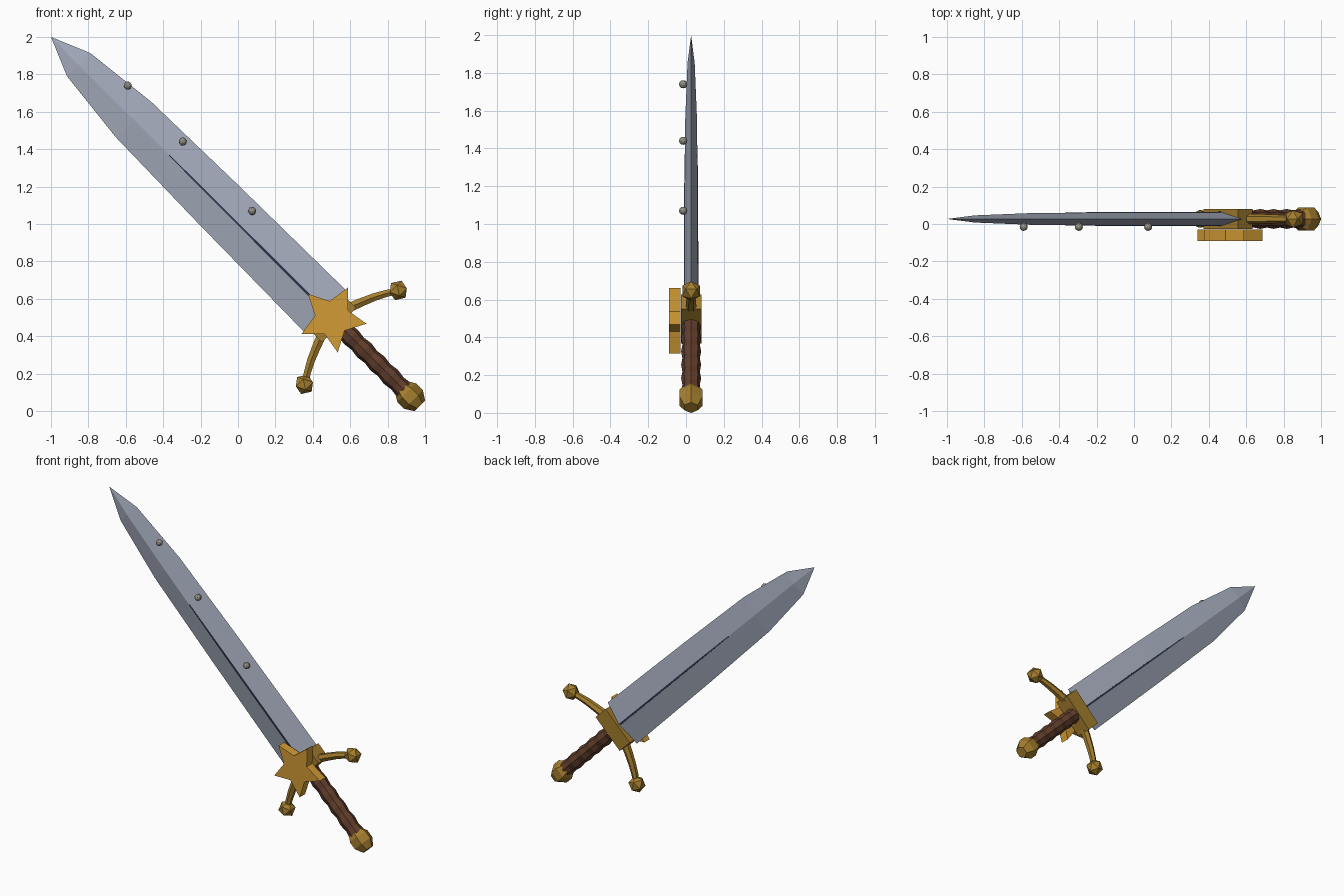
import bpy, bmesh, math
from mathutils import Matrix, Vector

if "Cube" in bpy.data.objects:
    bpy.data.objects.remove(bpy.data.objects["Cube"])

# Sword frame: local x across the blade, y depth, z along the blade to the tip
S = math.sqrt(0.5)
FRAME = Matrix(((S, 0, -S, 0), (0, 1, 0, 0.027), (S, 0, S, 1), (0, 0, 0, 1)))


def material(name, rgb):
    m = bpy.data.materials.new(name)
    lin = [(c / 255 / 12.92) if c < 11 else ((c / 255 + 0.055) / 1.055) ** 2.4 for c in rgb]
    m.diffuse_color = (*lin, 1)
    m.use_nodes = True
    m.node_tree.nodes["Principled BSDF"].inputs["Base Color"].default_value = m.diffuse_color
    return m


STEEL = material("steel", (166, 173, 190))
DARK = material("dark_groove", (40, 54, 74))
GOLD = material("bright_gold", (210, 155, 53))
BRASS = material("old_brass", (164, 126, 46))
WOOD = material("brown_grip", (98, 62, 44))
STUD = material("grey_stud", (150, 147, 136))


def finish(bm, name, mat):
    bmesh.ops.recalc_face_normals(bm, faces=bm.faces)
    bm.transform(FRAME)
    mesh = bpy.data.meshes.new(name)
    bm.to_mesh(mesh)
    bm.free()
    mesh.materials.append(mat)
    obj = bpy.data.objects.new(name, mesh)
    bpy.context.collection.objects.link(obj)
    return obj


def loft(name, rings, mat):
    """Skin a list of equal-length point rings and cap both ends."""
    bm = bmesh.new()
    vs = [[bm.verts.new(p) for p in ring] for ring in rings]
    n = len(rings[0])
    for a, b in zip(vs, vs[1:]):
        for i in range(n):
            j = (i + 1) % n
            bm.faces.new((a[i], a[j], b[j], b[i]))
    bm.faces.new(vs[0])
    bm.faces.new(vs[-1])
    bmesh.ops.remove_doubles(bm, verts=bm.verts, dist=0.0005)
    return finish(bm, name, mat)


def ball(name, loc, radius, mat, sub=1):
    bm = bmesh.new()
    bmesh.ops.create_icosphere(bm, subdivisions=sub, radius=radius,
                               matrix=Matrix.Translation(loc))
    return finish(bm, name, mat)


def ring(r, z, n, x=0.0):
    return [(x + r * math.cos(2 * math.pi * i / n), r * math.sin(2 * math.pi * i / n), z)
            for i in range(n)]


# Blade: diamond section (height, half width, half thickness)
sections = [(-0.66, 0.158, 0.037), (0.15, 0.148, 0.036), (0.79, 0.134, 0.031),
            (1.205, 0.088, 0.019)]
rings = [[(w, 0, z), (0, t, z), (-w, 0, z), (0, -t, z)] for z, w, t in sections]
bm = bmesh.new()
vs = [[bm.verts.new(p) for p in r] for r in rings]
tip = bm.verts.new((0, 0, 1.414))
for a, b in zip(vs, vs[1:]):
    for i in range(4):
        j = (i + 1) % 4
        bm.faces.new((a[i], a[j], b[j], b[i]))
for i in range(4):
    bm.faces.new((vs[-1][i], vs[-1][(i + 1) % 4], tip))
bm.faces.new(vs[0])
finish(bm, "blade", STEEL)

# Dark line along the ridge on both faces
line = [(-0.65, 0.006, 0.0385), (0.15, 0.0055, 0.0375), (0.52, 0.003, 0.0345)]
loft("blade_groove", [[(w, t, z), (-w, t, z), (-w, -t, z), (w, -t, z)]
                      for z, w, t in line], DARK)

# Studs on the front of the blade
for x, z in ((0.106, 0.94), (0.103, 0.52), (0.103, -0.004)):
    ball("stud", (x, -0.042, z), 0.022, STUD, 2)

# Guard block
loft("guard_block", [[(0.13, 0.054, z), (-0.13, 0.054, z), (-0.13, -0.054, z),
                      (0.13, -0.054, z)] for z in (-0.765, -0.657)], BRASS)

# Curved guard arms with faceted knobs
for side in (1, -1):
    path = [Vector(p) for p in ((0.10, 0, -0.735), (0.17, 0, -0.762), (0.24, 0, -0.792),
                                (0.30, 0, -0.824), (0.357, 0, -0.862))]
    rings = []
    for k, p in enumerate(path):
        d = (path[min(k + 1, 4)] - path[max(k - 1, 0)]).normalized()
        nrm = Vector((-d.z, 0, d.x))
        size = 0.029 - 0.0025 * k
        pts = []
        for i in range(6):
            a = math.pi / 2 + i * math.pi / 3
            q = p + nrm * (size * math.cos(a)) + Vector((0, size * math.sin(a), 0))
            pts.append((q.x * side, q.y, q.z))
        rings.append(pts)
    loft("guard_arm", rings, BRASS)
    ball("guard_knob", (0.355 * side, 0, -0.857), 0.055, BRASS)

# Star plate in front of the guard, one point toward the blade tip
star = []
for i in range(10):
    r = 0.185 if i % 2 == 0 else 0.093
    a = math.pi / 2 + i * math.pi / 5
    star.append((r * math.cos(a), -0.713 + r * math.sin(a)))
loft("star_plate", [[(x, y, z) for x, z in star] for y in (-0.117, -0.057)], GOLD)

# Wavy eight-sided grip
rings = []
for k in range(11):
    rings.append(ring(0.053 if k % 2 == 0 else 0.046, -0.755 - 0.05 * k, 8))
loft("grip", rings, WOOD)

# Faceted pommel
loft("pommel", [ring(r, z, 6) for z, r in ((-1.232, 0.044), (-1.275, 0.070),
                                            (-1.328, 0.070), (-1.375, 0.040))], BRASS)
